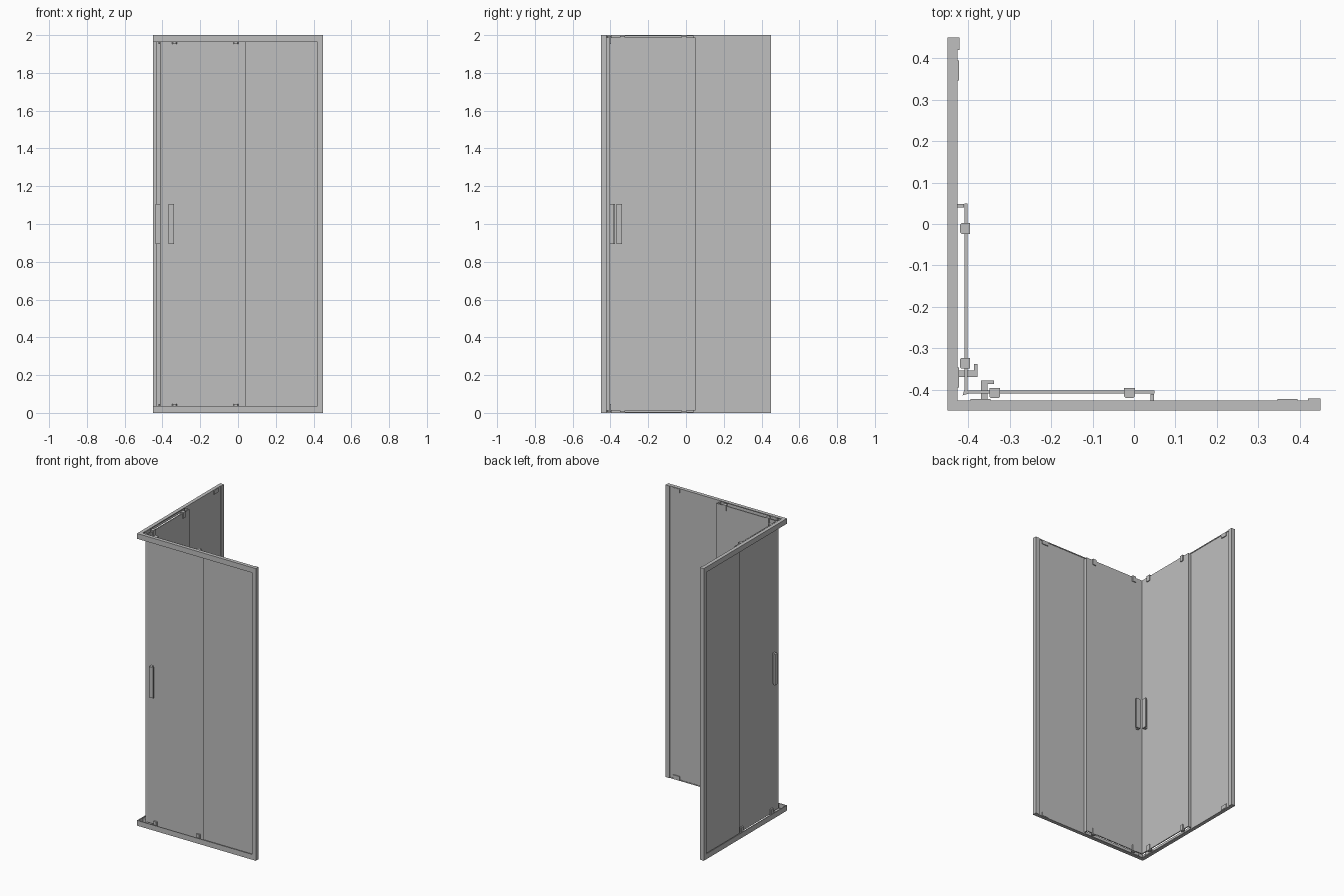
import bpy, bmesh
from mathutils import Matrix

cube = bpy.data.objects.get("Cube")
if cube:
    bpy.data.objects.remove(cube, do_unlink=True)

grey = bpy.data.materials.new("plain_grey")
grey.use_nodes = True
colour = (0.52, 0.52, 0.52, 1)
grey.diffuse_color = colour
grey.node_tree.nodes["Principled BSDF"].inputs["Base Color"].default_value = colour

H = 2.0       # overall height
R = 0.45      # half width
RAIL = 0.036  # rail height
LIP = -0.425  # inner edge of the rails

# Swapping x and y turns the front wing into the side wing
SWAP = Matrix(((0, 1, 0, 0), (1, 0, 0, 0), (0, 0, 1, 0), (0, 0, 0, 1)))


def prism(name, outline, z0, z1):
    """Extrude a plan outline upward, once for each wing."""
    for wing in ("front", "side"):
        bm = bmesh.new()
        face = bm.faces.new([bm.verts.new((x, y, z0)) for x, y in outline])
        top = bmesh.ops.extrude_face_region(bm, geom=[face])["geom"]
        verts = [v for v in top if isinstance(v, bmesh.types.BMVert)]
        bmesh.ops.translate(bm, verts=verts, vec=(0, 0, z1 - z0))
        if wing == "side":
            bm.transform(SWAP)
        bmesh.ops.recalc_face_normals(bm, faces=bm.faces)
        mesh = bpy.data.meshes.new(f"{wing}_{name}")
        bm.to_mesh(mesh)
        bm.free()
        mesh.materials.append(grey)
        obj = bpy.data.objects.new(f"{wing}_{name}", mesh)
        bpy.context.collection.objects.link(obj)


def box(name, x0, x1, y0, y1, z0, z1):
    prism(name, [(x0, y0), (x1, y0), (x1, y1), (x0, y1)], z0, z1)


def mitred(name, y0, y1, z0, z1):
    """Strip along the wing, mitred at the corner."""
    prism(name, [(y0, y0), (R, y0), (R, y1), (y1, y1)], z0, z1)


def both_ends(z0, z1):
    """The same height range at the bottom and at the top."""
    return (("lower", z0, z1), ("upper", H - z1, H - z0))


# Angle-section rails
for end, z0, z1 in both_ends(0, 0.006):
    mitred(end + "_rail_plate", -R, LIP, z0, z1)
for end, z0, z1 in both_ends(0, RAIL):
    mitred(end + "_rail_flange", -R, -0.444, z0, z1)

# Stops inside the rails
for end, z0, z1 in both_ends(0.003, 0.03):
    for side, x in (("corner", -0.37), ("wall", 0.37)):
        box(f"{end}_{side}_stop", x - 0.024, x + 0.024, -0.446, -0.422, z0, z1)

# Wall post and fixed panel with its edge seal
box("wall_post", 0.42, R, -R, -0.421, 0, H)
box("fixed_panel", 0.04, 0.43, -0.435, -0.428, 0.005, H - 0.005)
box("panel_seal", 0.04, 0.048, -0.43, -0.41, 0.012, H - 0.012)

# Sliding door with a mitred closing seal at the corner
box("sliding_door", -0.403, 0.05, -0.409, -0.402, 0.012, H - 0.012)
prism("closing_seal", [(-0.413, -0.413), (-0.399, -0.409), (-0.399, -0.402),
                       (-0.403, -0.403)], 0.012, H - 0.012)

# Rollers with chamfered inner corners
for end, z0, z1 in both_ends(0.005, 0.046):
    for side, x in (("corner", -0.336), ("middle", -0.011)):
        w, c, y0, y1 = 0.013, 0.004, -0.42, -0.396
        prism(f"{end}_{side}_roller",
              [(x - w + c, y0), (x + w - c, y0), (x + w, y0 + c),
               (x + w, y1), (x - w, y1), (x - w, y0 + c)], z0, z1)

# L-shaped pull handles on both faces of the door
for face, base, tip, lip in (("inner", -0.403, -0.377, -0.386),
                             ("outer", -0.408, -0.436, -0.427)):
    prism(face + "_handle",
          [(-0.369, base), (-0.369, tip), (-0.338, tip), (-0.338, lip),
           (-0.353, lip), (-0.353, base)], 0.895, 1.105)
